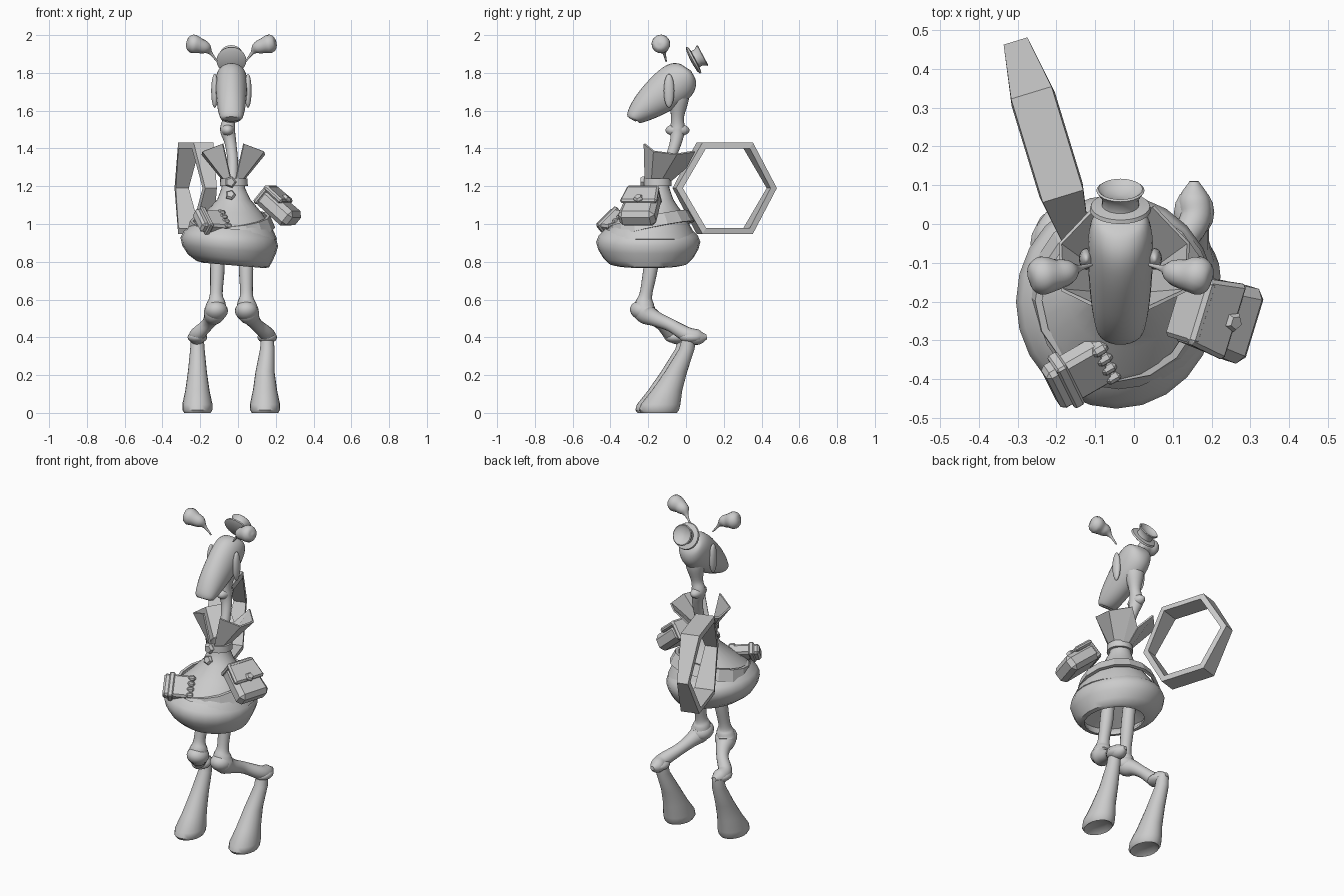
import bpy, bmesh, math
from mathutils import Vector, Matrix, Euler

if "Cube" in bpy.data.objects:
    bpy.data.objects.remove(bpy.data.objects["Cube"])

grey = bpy.data.materials.new("plain grey")
grey.use_nodes = True
grey.diffuse_color = (0.6, 0.6, 0.6, 1)
grey.node_tree.nodes["Principled BSDF"].inputs["Base Color"].default_value = (0.6, 0.6, 0.6, 1)


def finish(name, bm, smooth=True, matrix=None):
    """Turn a bmesh into a shaded object."""
    if matrix:
        bm.transform(matrix)
    bmesh.ops.recalc_face_normals(bm, faces=bm.faces)
    mesh = bpy.data.meshes.new(name)
    bm.to_mesh(mesh)
    bm.free()
    mesh.materials.append(grey)
    ob = bpy.data.objects.new(name, mesh)
    bpy.context.collection.objects.link(ob)
    if smooth:
        bpy.ops.object.select_all(action='DESELECT')
        ob.select_set(True)
        bpy.context.view_layer.objects.active = ob
        bpy.ops.object.shade_smooth_by_angle(angle=math.radians(45))
    return ob


def place(loc, rot=(0, 0, 0)):
    return Matrix.Translation(loc) @ Euler([math.radians(a) for a in rot]).to_matrix().to_4x4()


def skin_rings(bm, rings, caps=True, closed=False):
    """Bridge rings of points with quads."""
    vs = [[bm.verts.new(p) for p in r] for r in rings]
    pairs = list(zip(vs, vs[1:])) + ([(vs[-1], vs[0])] if closed else [])
    for a, b in pairs:
        n = len(a)
        for i in range(n):
            bm.faces.new((a[i], a[(i + 1) % n], b[(i + 1) % n], b[i]))
    if caps and not closed:
        bm.faces.new(vs[0])
        bm.faces.new(vs[-1])


def loft(name, points, x_factor=1.0, x_power=1.0, sides=16, steps=5):
    """Smooth tube through (x, y, z, radius) points."""
    pts = [Vector(p) for p in points]
    pts = [2 * pts[0] - pts[1]] + pts + [2 * pts[-1] - pts[-2]]
    path = []
    for a, b, c, d in zip(pts, pts[1:], pts[2:], pts[3:]):
        for k in range(steps):
            t = k / steps
            path.append(0.5 * (2 * b + (c - a) * t + (2 * a - 5 * b + 4 * c - d) * t * t
                               + (3 * b - a - 3 * c + d) * t ** 3))
    path.append(pts[-2])
    rings = []
    for i, p in enumerate(path):
        tan = (path[min(i + 1, len(path) - 1)] - path[max(i - 1, 0)]).to_3d().normalized()
        u = (Vector((1, 0, 0)) - tan * tan.x).normalized()
        v = tan.cross(u)
        r = max(p.w, 0.003)
        rx = x_factor * r ** x_power
        ring = []
        for k in range(sides):
            a = math.tau * k / sides
            ring.append(p.to_3d() + u * rx * math.cos(a) + v * r * math.sin(a))
        rings.append(ring)
    bm = bmesh.new()
    skin_rings(bm, rings)
    return finish(name, bm)


def turned(name, profile, matrix, sides=24, smooth=True, closed=False, caps=False):
    """Rings from (radius, height, x shift, y shift) rows."""
    bm = bmesh.new()
    rings = [[(r * math.cos(math.tau * k / sides) + dx, r * math.sin(math.tau * k / sides) + dy, z)
              for k in range(sides)] for r, z, dx, dy in profile]
    skin_rings(bm, rings, caps, closed)
    return finish(name, bm, smooth, matrix)


def ball(name, loc, size, rot=(0, 0, 0)):
    bm = bmesh.new()
    bmesh.ops.create_uvsphere(bm, u_segments=16, v_segments=10, radius=1)
    bm.transform(Matrix.Diagonal((*size, 1)))
    return finish(name, bm, True, place(loc, rot))


def box(name, size, matrix, offset=(0, 0, 0), bevel=0.015, taper=1.0):
    bm = bmesh.new()
    bmesh.ops.create_cube(bm, size=1)
    for v in bm.verts:
        if v.co.x < 0:
            v.co.y *= taper
    bm.transform(Matrix.Translation(offset) @ Matrix.Diagonal((*size, 1)))
    bmesh.ops.bevel(bm, geom=bm.edges[:], offset=bevel, segments=1, affect='EDGES')
    return finish(name, bm, False, matrix)


# Head with a blunt snout, ears and knobbed stalks
mid = -0.035
loft("head", [(mid, -.285, 1.552, .018), (mid, -.272, 1.57, .048), (mid, -.2, 1.632, .083),
              (mid, -.1, 1.71, .106), (mid, -.03, 1.765, .102), (mid, .01, 1.798, .066),
              (mid, .025, 1.812, .005)], x_factor=0.205, x_power=0.4, sides=24)
for side, label in ((-1, "right"), (1, "left")):
    ball(label + "_ear", (mid + side * .088, -.09, 1.705), (.019, .028, .09))
    loft(label + "_stalk", [(mid + side * .075, -.105, 1.86, .004), (mid + side * .11, -.115, 1.905, .01),
                            (mid + side * .135, -.123, 1.93, .032), (mid + side * .165, -.13, 1.943, .04),
                            (mid + side * .2, -.133, 1.953, .05), (mid + side * .228, -.136, 1.958, .036),
                            (mid + side * .238, -.138, 1.96, .004)], sides=12)

# Small tilted hat with a hollow crown
turned("hat", [(.01, -.012, 0, 0), (.06, -.008, 0, 0), (.079, 0, 0, 0), (.076, .01, 0, 0),
               (.048, .014, 0, 0), (.047, .033, 0, 0), (.062, .056, 0, 0), (.057, .06, 0, 0),
               (.04, .045, 0, 0), (.005, .04, 0, 0)],
       place((mid, .037, 1.866), (-62, 0, 0)), caps=True)

# Crooked neck with a wide bulge
loft("neck", [(-.035, -.045, 1.73, .06), (-.037, -.04, 1.66, .055), (-.045, -.045, 1.565, .034),
              (-.055, -.045, 1.5, .04), (-.04, -.055, 1.43, .031), (-.028, -.09, 1.33, .028),
              (-.03, -.14, 1.2, .03)])
ball("neck_bulge", (-.055, -.045, 1.497), (.036, .064, .034))

# Dress: fitted bodice, wide skirt and hollow lower bowl
turned("bodice", [(.058, 1.24, -.025, -.15), (.062, 1.19, -.025, -.15), (.088, 1.13, -.022, -.155),
                  (.15, 1.06, -.025, -.17), (.202, 1.0, -.035, -.185), (.237, .955, -.045, -.195),
                  (.252, .92, -.045, -.195), (.23, .91, -.045, -.2)], place((0, 0, 0)))
turned("skirt_bowl", [(.225, .06, 0, 0), (.262, .025, 0, 0), (.276, -.01, 0, 0), (.265, -.05, .002, 0),
                      (.238, -.095, .012, 0), (.205, -.125, .03, 0), (.175, -.132, .035, 0),
                      (.175, -.12, .035, 0), (.2, -.08, .02, 0), (.05, .0, .02, 0)],
       place((-.045, -.2, .915), (0, 5, 0)) @ Matrix.Diagonal((.94, 1, 1, 1)))
turned("hip_sash", [(.235, -.03, 0, 0), (.213, .035, 0, 0), (.195, .035, 0, 0), (.215, -.03, 0, 0)],
       place((-.04, -.19, .995), (12, -4, 0)), sides=16, smooth=False, closed=True)
turned("belt", [(.074, -.02, 0, 0), (.072, .02, 0, 0), (.05, .02, 0, 0), (.05, -.02, 0, 0)],
       place((-.022, -.15, 1.222)), closed=True)


def stud(name, radius, depth, matrix):
    turned(name, [(radius, -depth, 0, 0), (radius, 0, 0, 0), (radius * .7, depth, 0, 0)],
           matrix, sides=5, smooth=False, caps=True)


stud("belt_buckle", .032, .012, place((-.04, -.23, 1.222), (90, 0, 0)))
stud("dress_button", .028, .01, place((-.04, -.24, 1.155), (65, 0, 0)))

# Collar: a pair of flared wings, open at the front and dipping at the back
for side, label in ((-1, "right"), (1, "left")):
    low = [(.012, -.215, 1.235), (.045, -.18, 1.235), (.055, -.13, 1.235),
           (.03, -.085, 1.235), (0, -.075, 1.235)]
    top = [(.055, -.22, 1.425), (.16, -.17, 1.385), (.165, -.05, 1.37),
           (.075, .045, 1.385), (0, .0, 1.3)]
    bm = bmesh.new()
    a, b = ([bm.verts.new((mid + .01 + side * x, y, z)) for x, y, z in row] for row in (low, top))
    for i in range(len(low) - 1):
        bm.faces.new((a[i], a[i + 1], b[i + 1], b[i]))
    wing = finish(label + "_collar_wing", bm, False)
    solid = wing.modifiers.new("thickness", 'SOLIDIFY')
    solid.thickness, solid.offset = 0.01, 0

# Satchel on the left hip
satchel = place((.215, -.24, 1.085), (0, 40, -17))
box("satchel", (.22, .205, .1), satchel, bevel=.025, taper=.85)
box("satchel_flap", (.13, .205, .03), satchel, offset=(-.05, 0, .052), bevel=.01, taper=.85)
box("satchel_back", (.03, .17, .12), satchel, offset=(-.1, 0, .008), bevel=.01)
stud("satchel_clasp", .026, .01, satchel @ place((.0, 0, .07)))

# Ribbed pouch on the right front
pouch = place((-.145, -.385, 1.015), (42, 4, 30))
box("pouch", (.16, .135, .06), pouch, bevel=.012)
box("pouch_strap", (.03, .15, .075), pouch, offset=(-.035, 0, 0), bevel=.006)
for i in range(4):
    box("pouch_tube_%d" % (i + 1), (.045, .03, .05), pouch,
        offset=(.075, -.053 + i * .035, .012), bevel=.01)

# Hexagonal hoop behind the back, narrower at its near and far corners
bm = bmesh.new()
hoop_rings = []
for radius, sign, extra in ((.279, -1, 0), (.279, 1, 0), (.243, 1, .004), (.243, -1, .004)):
    angles = [math.tau * k / 6 for k in range(6)]
    hoop_rings.append([(sign * (.032 + extra + .026 * abs(math.sin(a))),
                        radius * math.cos(a), radius * math.sin(a)) for a in angles])
skin_rings(bm, hoop_rings, closed=True)
finish("hoop", bm, False, place((-.224, .205, 1.19), (0, 0, 17)))

# Legs: thigh, knobbly knee, shin, ankle and flared boot
legs = (("left", .045, .155, .143, .035, 0), ("right", -.115, -.215, -.215, -.045, -.02))
for label, knee_x, ankle_x, foot_x, ankle_y, back in legs:
    hip_x = knee_x * .95
    loft(label + "_leg", [(hip_x, -.17, .9, .036), (hip_x, -.188, .76, .038),
                          (knee_x, -.212, .63, .034), (knee_x, -.22, .58, .05),
                          (knee_x + (ankle_x - knee_x) * .08, -.215, .53, .058),
                          (knee_x + (ankle_x - knee_x) * .25, -.165, .5, .042),
                          ((knee_x + ankle_x) / 2, (ankle_y - .2) / 2, .465, .034),
                          (ankle_x, ankle_y - .03, .415, .04),
                          (ankle_x, ankle_y + .03, .4, .04), (ankle_x, ankle_y + .075, .402, .012)])
    ball(label + "_knee", (knee_x, -.228, .54), (.062, .07, .052), (-15, 0, 0))
    ball(label + "_ankle", (ankle_x, ankle_y - .005, .4), (.052, .065, .032))
    rows = [(.034, .4, ankle_x, .015), (.038, .34, ankle_x, .005), (.05, .22, foot_x, -.052),
            (.064, .12, foot_x, -.1), (.08, .045, foot_x, -.135), (.079, .015, foot_x, -.143),
            (.07, 0, foot_x, -.143), (.045, .018, foot_x, -.14)]
    bm = bmesh.new()
    skin_rings(bm, [[(x + r * math.cos(math.tau * k / 20),
                      y + back + r * (1.35 - z * .8) * math.sin(math.tau * k / 20), z)
                     for k in range(20)] for r, z, x, y in rows])
    finish(label + "_boot", bm)
